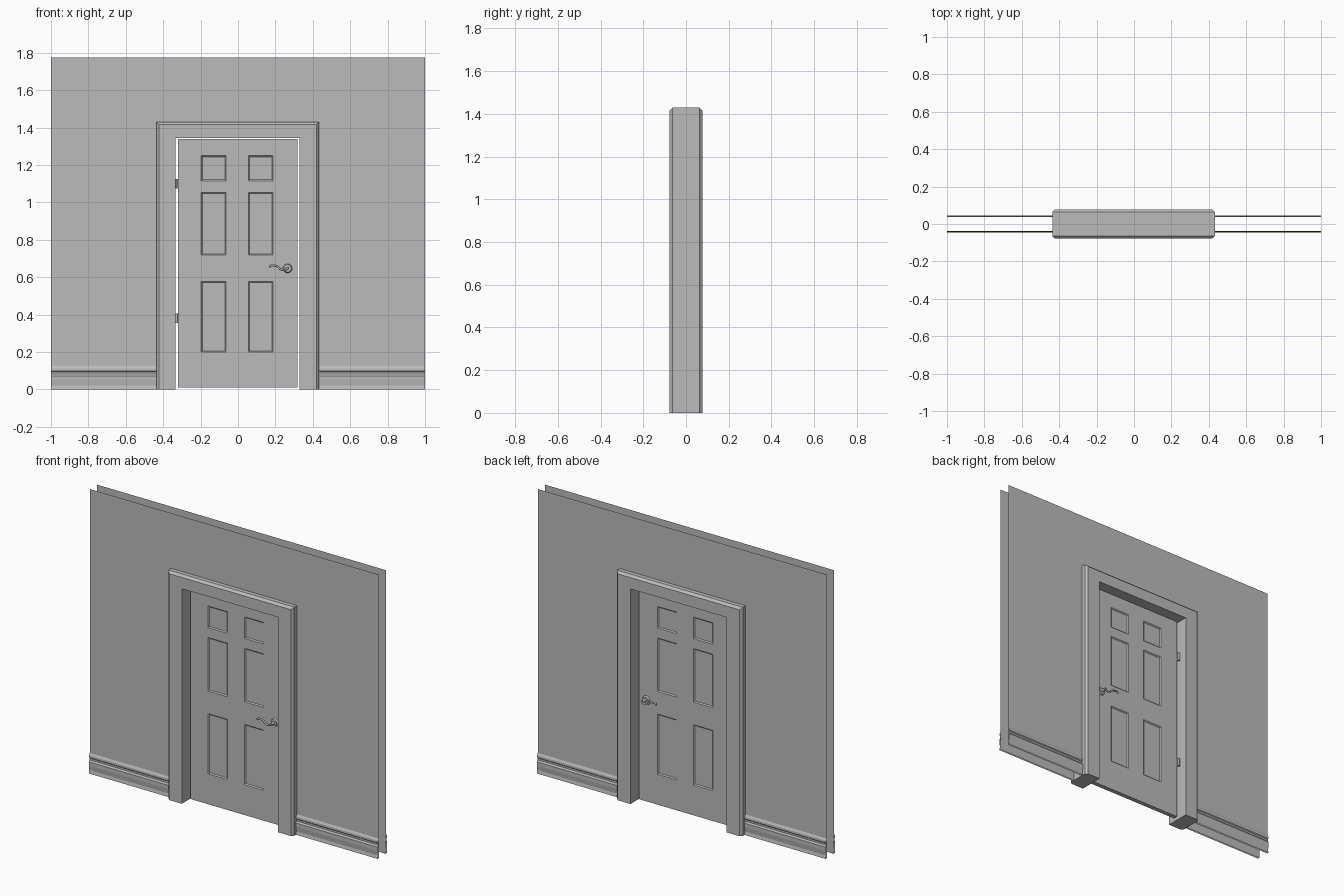
import bpy, bmesh
from mathutils import Vector, Matrix

if "Cube" in bpy.data.objects:
    bpy.data.objects.remove(bpy.data.objects["Cube"], do_unlink=True)

GREY = (0.5, 0.5, 0.5, 1)
paint = bpy.data.materials.new("plain_grey")
paint.use_nodes = True
paint.diffuse_color = GREY
paint.node_tree.nodes["Principled BSDF"].inputs["Base Color"].default_value = GREY

WALL_Y, WALL_TOP = 0.036, 1.775
FRAME_L, FRAME_R, FRAME_TOP, FRAME_Y = -0.437, 0.433, 1.43, 0.077
OPEN_L, OPEN_R, OPEN_TOP = -0.335, 0.33, 1.345
DOOR_Y = 0.014


def finish(bm, name, smooth=False):
    mesh = bpy.data.meshes.new(name)
    bm.to_mesh(mesh)
    bm.free()
    obj = bpy.data.objects.new(name, mesh)
    bpy.context.collection.objects.link(obj)
    mesh.materials.append(paint)
    if smooth:
        bpy.ops.object.select_all(action='DESELECT')
        obj.select_set(True)
        bpy.context.view_layer.objects.active = obj
        bpy.ops.object.shade_smooth_by_angle()
    return obj


def sheet(name, profile, path_a, path_b, flip):
    """Open surface swept from path_a to path_b along x; profile is (y, z)."""
    bm = bmesh.new()
    rows = [[bm.verts.new((x, y, z)) for y, z in profile] for x in (path_a, path_b)]
    for i in range(len(profile) - 1):
        face = bm.faces.new((rows[0][i], rows[1][i], rows[1][i + 1], rows[0][i + 1]))
        if flip:
            face.normal_flip()
    return finish(bm, name)


def cylinder(name, centre, radius, depth, axis, segments=24, top=None):
    bm = bmesh.new()
    turn = Vector((0, 0, 1)).rotation_difference(Vector(axis)).to_matrix().to_4x4()
    bmesh.ops.create_cone(bm, cap_ends=True, segments=segments, radius1=radius,
                          radius2=radius if top is None else top, depth=depth,
                          matrix=Matrix.Translation(centre) @ turn)
    return finish(bm, name, True)


# Wall skins with a doorway, and moulded baseboards on both faces
base_profile = [(0.010, 0), (0.006, 0.02), (0.010, 0.05), (0.010, 0.073), (0.003, 0.083),
                (0.003, 0.094), (0.008, 0.099), (0.008, 0.112), (0.001, 0.125)]
for side, label in ((-1, "front"), (1, "back")):
    bm = bmesh.new()
    outline = [(-1, 0), (-1, WALL_TOP), (1, WALL_TOP), (1, 0),
               (OPEN_R + 0.05, 0), (OPEN_R + 0.05, OPEN_TOP + 0.04),
               (OPEN_L - 0.05, OPEN_TOP + 0.04), (OPEN_L - 0.05, 0)]
    v = [bm.verts.new((x, side * WALL_Y, z)) for x, z in outline]
    for ids in ((0, 1, 6, 7), (1, 2, 5, 6), (2, 3, 4, 5)):
        face = bm.faces.new([v[i] for i in ids])
        face.normal_update()
        if face.normal.y * side < 0:
            face.normal_flip()
    finish(bm, label + "_wall")
    profile = [(side * (WALL_Y + out), z) for out, z in base_profile]
    for a, b, end in ((-1, FRAME_L, "right"), (FRAME_R, 1, "left")):
        sheet(f"{label}_{end}_baseboard", profile, a, b, side > 0)

# Door frame: an upside-down U with chamfered outer edges
bm = bmesh.new()
outline = [(FRAME_L, 0), (FRAME_L, FRAME_TOP), (FRAME_R, FRAME_TOP), (FRAME_R, 0),
           (OPEN_R, 0), (OPEN_R, OPEN_TOP), (OPEN_L, OPEN_TOP), (OPEN_L, 0)]
v = [bm.verts.new((x, -FRAME_Y, z)) for x, z in outline]
faces = [bm.faces.new([v[i] for i in ids]) for ids in ((0, 1, 6, 7), (1, 2, 5, 6), (2, 3, 4, 5))]
extruded = bmesh.ops.extrude_face_region(bm, geom=faces)["geom"]
bmesh.ops.translate(bm, vec=(0, 2 * FRAME_Y, 0),
                    verts=[g for g in extruded if isinstance(g, bmesh.types.BMVert)])
bmesh.ops.recalc_face_normals(bm, faces=bm.faces)


def on_outside(p):
    return min(abs(p.x - FRAME_L), abs(p.x - FRAME_R), abs(p.z - FRAME_TOP)) < 0.001


outer = [e for e in bm.edges
         if all(on_outside(w.co) for w in e.verts)
         and abs(e.verts[0].co.y - e.verts[1].co.y) < 0.001]
bmesh.ops.bevel(bm, geom=outer, offset=0.014, segments=1, affect='EDGES')
finish(bm, "door_frame")

# Six-panel door: a gridded slab with the panels sunk on both faces
xs = [-0.32, -0.197, -0.063, 0.055, 0.188, 0.317]
zs = [0.01, 0.2, 0.577, 0.718, 1.053, 1.115, 1.25, 1.34]
bm = bmesh.new()
grid = [[bm.verts.new((x, -DOOR_Y, z)) for x in xs] for z in zs]
faces = [bm.faces.new((grid[r][c], grid[r][c + 1], grid[r + 1][c + 1], grid[r + 1][c]))
         for r in range(len(zs) - 1) for c in range(len(xs) - 1)]
extruded = bmesh.ops.extrude_face_region(bm, geom=faces)["geom"]
bmesh.ops.translate(bm, vec=(0, 2 * DOOR_Y, 0),
                    verts=[g for g in extruded if isinstance(g, bmesh.types.BMVert)])
bmesh.ops.recalc_face_normals(bm, faces=bm.faces)


def in_panel(p):
    column = any(xs[i] < p.x < xs[i + 1] for i in (1, 3))
    return column and any(zs[i] < p.z < zs[i + 1] for i in (1, 3, 5))


panels = [f for f in bm.faces if abs(f.normal.y) > 0.9 and in_panel(f.calc_center_median())]
bmesh.ops.inset_individual(bm, faces=panels, thickness=0.009, depth=-0.006)
finish(bm, "door")

# Lever handles, one on each face of the door
lever_path = [(0.265, 0.647), (0.247, 0.638), (0.228, 0.643), (0.208, 0.659),
              (0.188, 0.662), (0.173, 0.661), (0.172, 0.652)]
for side, label in ((-1, "front"), (1, "back")):
    axis = (0, side, 0)
    cylinder(label + "_handle_rose", (0.265, side * (DOOR_Y + 0.005), 0.647),
             0.025, 0.01, axis, top=0.02)
    cylinder(label + "_handle_stem", (0.265, side * (DOOR_Y + 0.022), 0.647),
             0.009, 0.036, axis, 16)
    curve = bpy.data.curves.new(label + "_lever", 'CURVE')
    curve.dimensions = '3D'
    curve.bevel_depth = 0.0055
    curve.bevel_resolution = 2
    curve.resolution_u = 6
    curve.use_fill_caps = True
    spline = curve.splines.new('BEZIER')
    spline.bezier_points.add(len(lever_path) - 1)
    for point, (x, z) in zip(spline.bezier_points, lever_path):
        point.co = (x, side * (DOOR_Y + 0.038), z)
        point.handle_left_type = point.handle_right_type = 'AUTO'
    curve.materials.append(paint)
    bpy.context.collection.objects.link(bpy.data.objects.new(label + "_lever", curve))

# Hinges on the back of the door's right edge
for z, label in ((0.38, "lower"), (1.1, "upper")):
    cylinder(label + "_hinge", (-0.327, DOOR_Y + 0.006, z), 0.008, 0.05, (0, 0, 1), 12)
